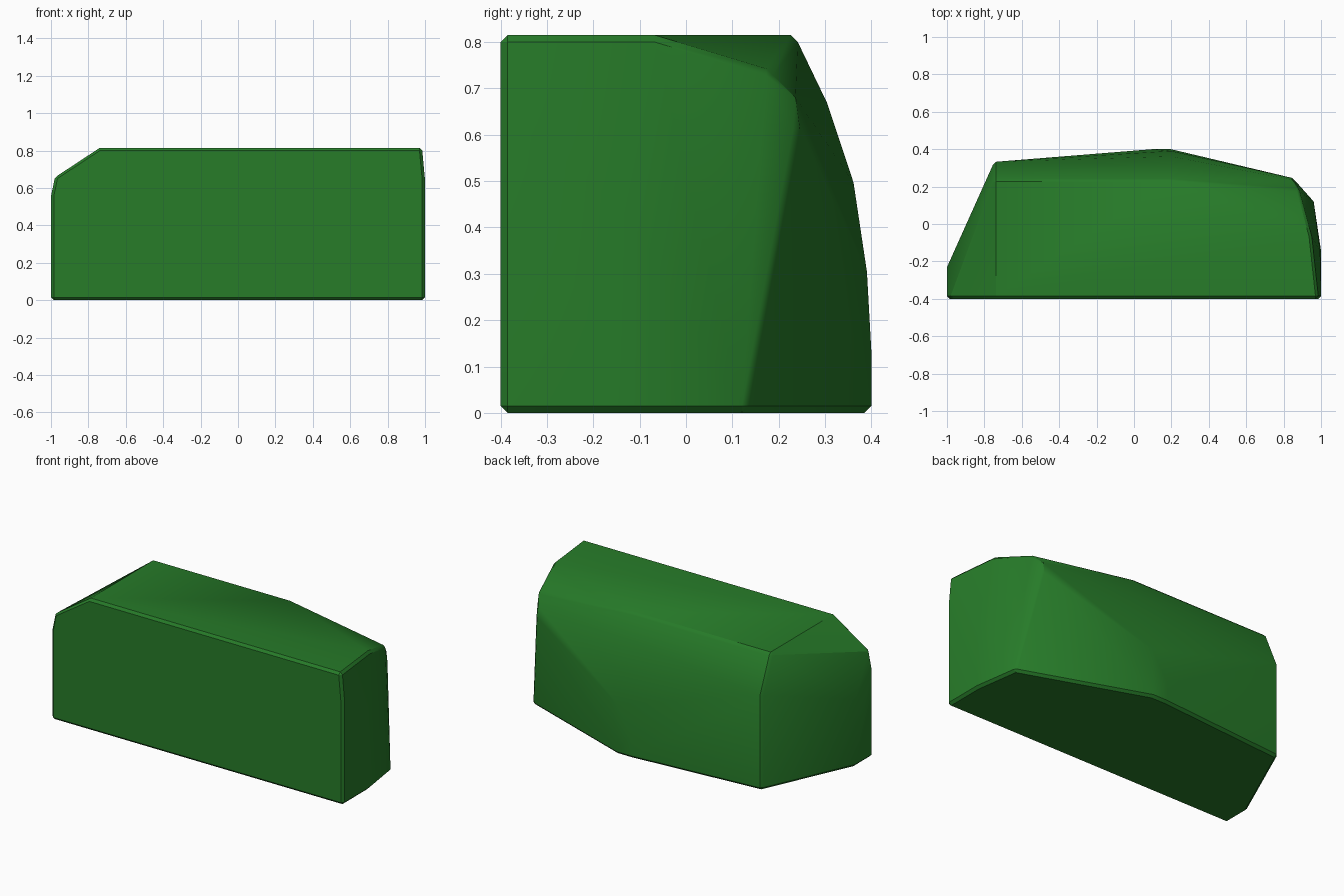
import bpy, bmesh
from mathutils import Vector

if "Cube" in bpy.data.objects:
    bpy.data.objects.remove(bpy.data.objects["Cube"])

R = 0.015            # softened edge size
H = 0.815            # overall height

# corner points of the faceted block
front = [(-1, -.4, 0), (1, -.4, 0), (1, -.4, .65), (.985, -.4, H),
         (-.75, -.4, H), (-.98, -.4, .66), (-1, -.4, .56)]
left_end = [(-1, -.24, 0), (-1, -.24, .42),
            (-.75, .33, 0), (-.75, .33, .59), (-.75, .235, H)]
right_end = [(1, -.15, 0), (.995, -.15, .45), (.96, .125, 0), (.95, -.07, H),
             (.885, .18, .74), (.86, .23, .69), (.86, .24, .62)]
# curved profile of the bulging back (y, z)
bulge = [(.4, 0), (.4, .12), (.39, .3), (.36, .5), (.3, .68), (.235, H)]
back = [(.2, y, z) for y, z in bulge] + [(.1, .4, 0), (.1, .4, .12)]

# wrap a skin around a tiny octahedron at every corner to chamfer the edges
bm = bmesh.new()
mid = H / 2
for x, y, z in front + left_end + right_end + back:
    core = Vector((x * (1 - R), y * (1 - R / .4), mid + (z - mid) * (1 - R / mid)))
    for axis in range(3):
        for s in (-R, R):
            p = core.copy()
            p[axis] += s
            bm.verts.new(p)
res = bmesh.ops.convex_hull(bm, input=bm.verts)
bmesh.ops.delete(bm, geom=[v for v in bm.verts if not v.link_faces], context='VERTS')
bmesh.ops.dissolve_limit(bm, angle_limit=0.01, verts=bm.verts, edges=bm.edges)
bmesh.ops.recalc_face_normals(bm, faces=bm.faces)

mesh = bpy.data.meshes.new("faceted_block")
bm.to_mesh(mesh)
bm.free()
block = bpy.data.objects.new("faceted_block", mesh)
bpy.context.collection.objects.link(block)

# green material
green = bpy.data.materials.new("green")
green.diffuse_color = (0.02, 0.2, 0.022, 1)
green.use_nodes = True
green.node_tree.nodes["Principled BSDF"].inputs["Base Color"].default_value = green.diffuse_color
mesh.materials.append(green)

bpy.context.view_layer.objects.active = block
block.select_set(True)
bpy.ops.object.shade_smooth_by_angle(angle=0.5)
